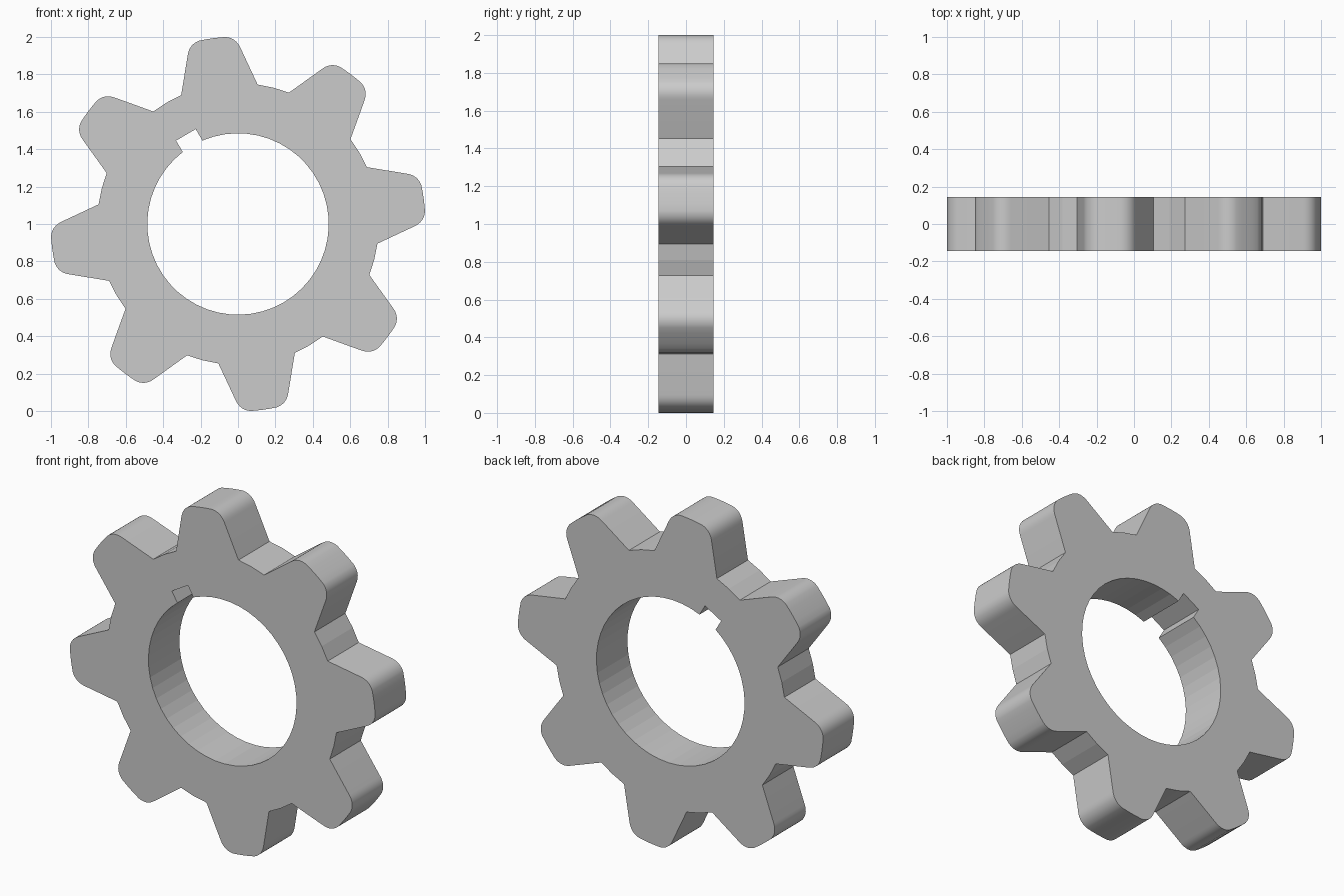
import bpy, bmesh
from math import sin, cos, radians, hypot

if "Cube" in bpy.data.objects:
    bpy.data.objects.remove(bpy.data.objects["Cube"])

TEETH, HALF_THICK = 8, 0.145
TOOTH_AXIS, ROOT_R, ROOT_HALF, TIP_R = 7.9, 0.753, 15.9, 1.002
BORE_R, KEY_ANGLE, KEY_HALF, KEY_R = 0.485, 120.3, 0.061, 0.552


def polar(r, deg):
    return (r * cos(radians(deg)), r * sin(radians(deg)))


def turn(points, deg):
    c, s = cos(radians(deg)), sin(radians(deg))
    return [(x * c - y * s, x * s + y * c) for x, y in points]


# One tooth pointing along +x: straight flank, rounded corner, arched tip
start, corner, end = (0.932, 0.142), (0.988, 0.125), polar(TIP_R, 4)
upper = [polar(ROOT_R, ROOT_HALF)]
for i in range(9):
    t = i / 8
    upper.append(tuple((1 - t) ** 2 * a + 2 * t * (1 - t) * b + t * t * c
                       for a, b, c in zip(start, corner, end)))
upper.append(polar(TIP_R, 2))
lower = [(x, -y) for x, y in upper]
gap = [polar(ROOT_R, 180 / TEETH)]
tooth = lower + [(TIP_R, 0)] + upper[::-1] + gap

outline = []
for k in range(TEETH):
    outline += turn(tooth, TOOTH_AXIS + k * 360 / TEETH)

# Round bore with a square keyway
edge = 7.2
bore = [polar(BORE_R, edge + (360 - 2 * edge) * i / 48) for i in range(49)]
bore += [(KEY_R, -KEY_HALF), (KEY_R, KEY_HALF)]
bore = turn(bore, KEY_ANGLE)

# Fill the profile and extrude it to full thickness
bm = bmesh.new()
edges = []
for loop in (outline, bore):
    vs = [bm.verts.new((x, -HALF_THICK, z + 1)) for x, z in loop]
    edges += [bm.edges.new((a, b)) for a, b in zip(vs, vs[1:] + vs[:1])]
bmesh.ops.triangle_fill(bm, edges=edges, use_beauty=True, use_dissolve=False)
ext = bmesh.ops.extrude_face_region(bm, geom=bm.faces[:], use_keep_orig=True)
new_verts = [g for g in ext["geom"] if isinstance(g, bmesh.types.BMVert)]
bmesh.ops.translate(bm, verts=new_verts, vec=(0, 2 * HALF_THICK, 0))
bmesh.ops.recalc_face_normals(bm, faces=bm.faces[:])

mesh = bpy.data.meshes.new("gear")
bm.to_mesh(mesh)
bm.free()
gear = bpy.data.objects.new("gear", mesh)
bpy.context.collection.objects.link(gear)

# Smooth tooth tips; bore, roots and side faces stay flat
bpy.context.view_layer.objects.active = gear
gear.select_set(True)
bpy.ops.object.shade_smooth_by_angle(angle=radians(30))
for p in mesh.polygons:
    p.use_smooth = abs(p.normal.y) < 0.5 and hypot(p.center.x, p.center.z - 1) > 0.8
